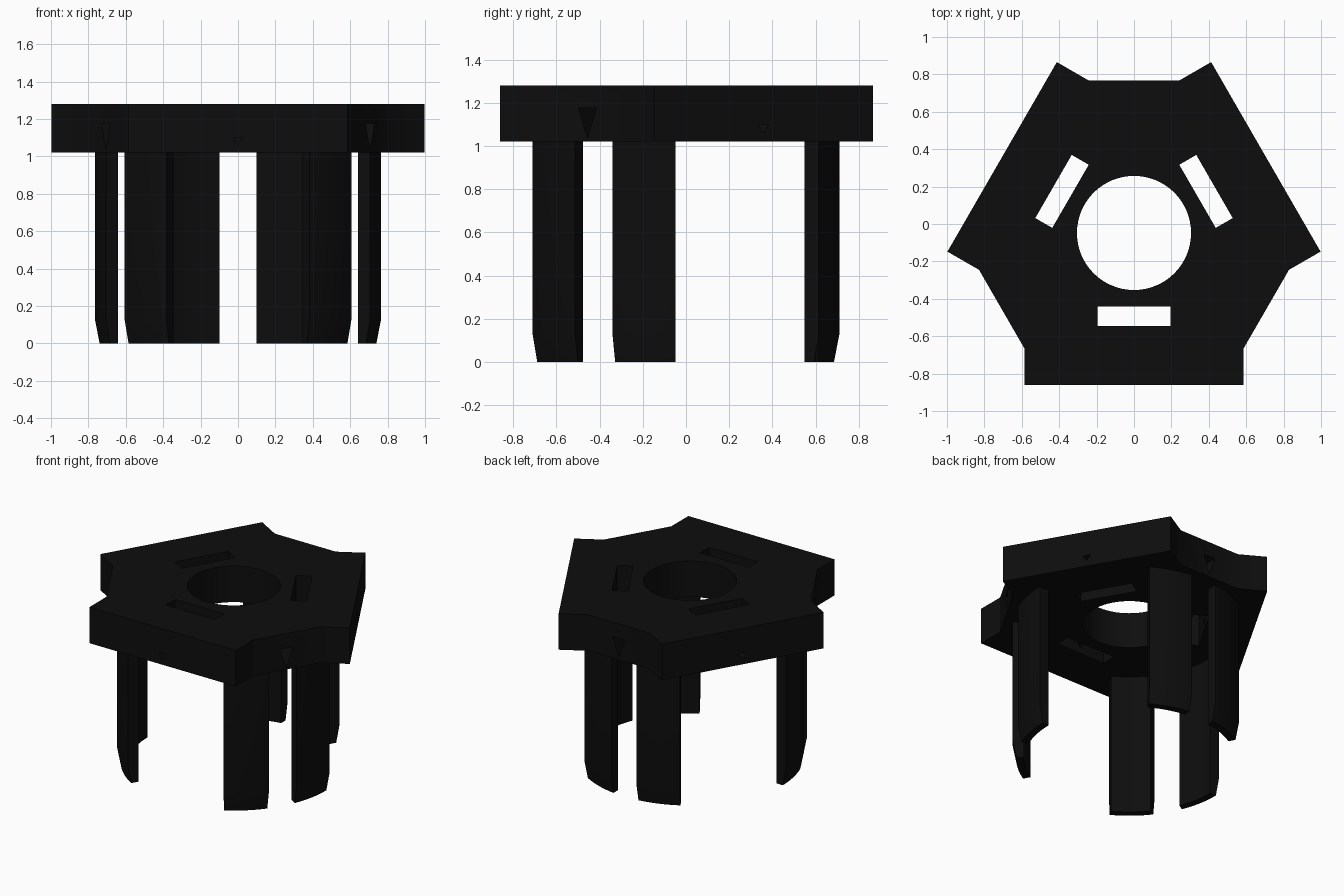
import bpy, bmesh, math
from mathutils import Vector, Matrix

if "Cube" in bpy.data.objects:
    bpy.data.objects.remove(bpy.data.objects["Cube"])

CY = -0.048                 # centre of the three-fold layout
Z0, Z1 = 1.02, 1.28         # plate underside and top
black = bpy.data.materials.new("matte_black")
black.diffuse_color = (0.0042, 0.0042, 0.0042, 1)
black.use_nodes = True
black.node_tree.nodes["Principled BSDF"].inputs["Base Color"].default_value = black.diffuse_color


def rot(p, deg):
    a = math.radians(deg)
    return (p[0] * math.cos(a) - p[1] * math.sin(a),
            p[0] * math.sin(a) + p[1] * math.cos(a))


def loft(name, rings):
    """Closed solid through matching rings of points."""
    bm = bmesh.new()
    vs = [[bm.verts.new(p) for p in r] for r in rings]
    n = len(vs[0])
    for a, b in zip(vs, vs[1:]):
        for i in range(n):
            j = (i + 1) % n
            bm.faces.new((a[i], a[j], b[j], b[i]))
    bm.faces.new(vs[0][::-1])
    bm.faces.new(vs[-1])
    bmesh.ops.recalc_face_normals(bm, faces=bm.faces)
    me = bpy.data.meshes.new(name)
    bm.to_mesh(me)
    bm.free()
    ob = bpy.data.objects.new(name, me)
    bpy.context.collection.objects.link(ob)
    me.materials.append(black)
    return ob


def prism(name, pts, z0, z1):
    return loft(name, [[(x, y + CY, z) for x, y in pts] for z in (z0, z1)])


def smooth(ob):
    bpy.ops.object.select_all(action='DESELECT')
    ob.select_set(True)
    bpy.context.view_layer.objects.active = ob
    bpy.ops.object.shade_smooth_by_angle(angle=math.radians(30))


# Top plate: three wide lobes joined by set-back edges
outline = []
for k in range(3):
    outline += [rot(p, 120 * k) for p in
                ((-0.585, -0.619), (-0.585, -0.814), (0.585, -0.814), (0.585, -0.619))]
plate = prism("top_plate", outline, Z0, Z1)


def cut(cutter):
    m = plate.modifiers.new(cutter.name, 'BOOLEAN')
    m.operation, m.solver, m.object = 'DIFFERENCE', 'EXACT', cutter
    cutter.hide_render = True
    cutter.hide_viewport = True


# Centre bore
cut(prism("bore_cutter", [(0.305 * math.cos(i * math.tau / 64), 0.305 * math.sin(i * math.tau / 64))
                          for i in range(64)], 0.9, 1.4))


def tunnel(name, deg, half, zlow, zhigh, r0, r1):
    """Radial triangular tunnel with its point downward."""
    rings = []
    for r in (r0, r1):
        ring = []
        for side, z in ((-half, zhigh), (half, zhigh), (0, zlow)):
            x, y = rot((r, side), deg)
            ring.append((x, y + CY, z))
        rings.append(ring)
    cut(loft(name, rings))


for k in range(3):
    # Rectangular slots, and triangular holes in the rim
    cut(prism("slot_cutter", [rot(p, 120 * k) for p in
        ((-0.195, -0.497), (0.195, -0.497), (0.195, -0.392), (-0.195, -0.392))], 0.9, 1.4))
    tunnel("small_hole_cutter", 120 * k - 90, 0.027, 1.06, 1.10, 0.45, 0.9)
    tunnel("rim_hole_cutter", 120 * k - 30, 0.048, 1.035, 1.175, 0.5, 0.9)

# Bake the cuts so the sharp edges can be shaded cleanly
bpy.context.view_layer.update()
done = bpy.data.meshes.new_from_object(plate.evaluated_get(bpy.context.evaluated_depsgraph_get()))
plate.modifiers.clear()
plate.data = done
for ob in list(bpy.data.objects):
    if ob.name.startswith(("bore_", "slot_", "small_", "rim_")):
        bpy.data.objects.remove(ob)
smooth(plate)

# Six curved legs, in mirrored pairs, tapered outside at the foot
N = 10


def leg_ring(r_out, z, axis, s):
    pts = []
    for r, order in ((r_out, range(N + 1)), (0.69, range(N, -1, -1))):
        near = math.degrees(math.asin(0.1 / r))
        for i in order:
            x, y = rot((r, 0), axis + s * (near + (30 - near) * i / N))
            pts.append((x, y + CY, z))
    return pts


for axis in (-30, 90, 210):
    for s in (-1, 1):
        leg = loft("leg", [leg_ring(0.74, 0, axis, s), leg_ring(0.765, 0.13, axis, s),
                           leg_ring(0.765, Z0 + 0.005, axis, s)])
        smooth(leg)
